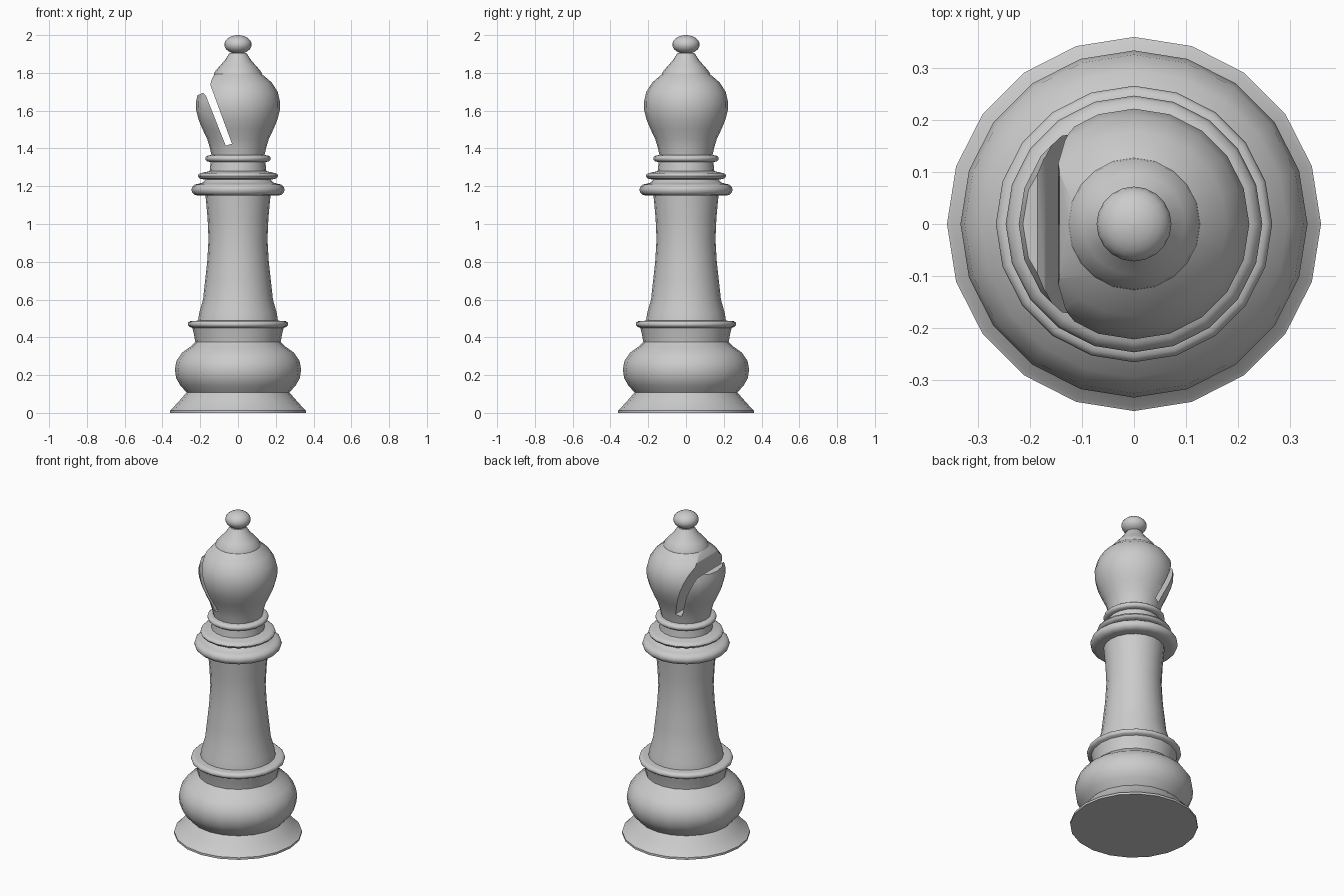
import bpy, bmesh
from math import sin, cos, pi, radians

if "Cube" in bpy.data.objects:
    bpy.data.objects.remove(bpy.data.objects["Cube"])

SIDES = 20


def bead(r_in, r_out, z0, z1, n=6):
    """Half-round moulding profile."""
    zc, h = (z0 + z1) / 2, (z1 - z0) / 2
    return [(r_in + (r_out - r_in) * sin(pi * i / n), zc - h * cos(pi * i / n))
            for i in range(n + 1)]


def lathe(name, profile):
    """Closed turned solid from (radius, z) points, bottom to top."""
    bm = bmesh.new()
    rings = [[bm.verts.new((r * cos(2 * pi * i / SIDES), r * sin(2 * pi * i / SIDES), z))
              for i in range(SIDES)] for r, z in profile]
    for a, b in zip(rings, rings[1:]):
        for i in range(SIDES):
            j = (i + 1) % SIDES
            bm.faces.new((a[i], a[j], b[j], b[i]))
    bm.faces.new(rings[0][::-1])
    bm.faces.new(rings[-1])
    return make(name, bm)


def make(name, bm):
    bmesh.ops.recalc_face_normals(bm, faces=bm.faces)
    me = bpy.data.meshes.new(name)
    bm.to_mesh(me)
    bm.free()
    ob = bpy.data.objects.new(name, me)
    bpy.context.collection.objects.link(ob)
    return ob


def activate(ob):
    bpy.ops.object.select_all(action='DESELECT')
    ob.select_set(True)
    bpy.context.view_layer.objects.active = ob


# base with flared foot and bulging drum
base = lathe("base", [(.36, 0), (.36, .013), (.352, .018), (.31, .065), (.272, .108),
                      (.305, .145), (.328, .185), (.334, .23), (.326, .275), (.295, .32),
                      (.25, .352), (.226, .375), (.232, .41), (.242, .45)]
             + bead(.245, .266, .452, .487) + [(.212, .488)])

# tapered stem and neck with three collar rings
stem = lathe("stem", [(.212, .485), (.205, .53), (.185, .60), (.174, .70), (.163, .80),
                      (.156, .92), (.161, 1.03), (.172, 1.15)]
             + bead(.21, .247, 1.15, 1.213) + [(.185, 1.22), (.17, 1.235)]
             + bead(.185, .212, 1.237, 1.272) + [(.15, 1.28), (.145, 1.328)]
             + bead(.155, .173, 1.33, 1.363) + [(.14, 1.365)])

# rounded head
head = lathe("head", [(.14, 1.362), (.148, 1.40), (.163, 1.45), (.187, 1.50), (.208, 1.55),
                      (.221, 1.60), (.222, 1.65), (.210, 1.70), (.178, 1.75), (.122, 1.797)])

# slanted slot through the head, flared at its mouth
slot = [(-.065, 1.415), (-.032, 1.425), (-.146, 1.735), (-.143, 1.755), (-.118, 1.81),
        (-.24, 1.81), (-.24, 1.68), (-.205, 1.685), (-.186, 1.694), (-.170, 1.680)]
bm = bmesh.new()
face = bm.faces.new([bm.verts.new((x, -.4, z)) for x, z in slot])
ext = bmesh.ops.extrude_face_region(bm, geom=[face])
for v in ext["geom"]:
    if isinstance(v, bmesh.types.BMVert):
        v.co.y = .4
cutter = make("slot_cutter", bm)
cutter.hide_render = True
mod = head.modifiers.new("slot", 'BOOLEAN')
mod.operation = 'DIFFERENCE'
mod.solver = 'EXACT'
mod.object = cutter
activate(head)
bpy.ops.object.modifier_apply(modifier=mod.name)
bpy.data.objects.remove(cutter)

# conical cap and ball finial
cap = lathe("cap", [(.127, 1.793), (.125, 1.803), (.098, 1.835), (.07, 1.866), (.045, 1.905)])
ball = lathe("finial", [(max(.001, .072 * sin(pi * i / 12)), 1.95 - .05 * cos(pi * i / 12))
                        for i in range(13)])

# smooth shading
for ob in (base, stem, head, cap, ball):
    activate(ob)
    bpy.ops.object.shade_smooth_by_angle(angle=radians(40))
